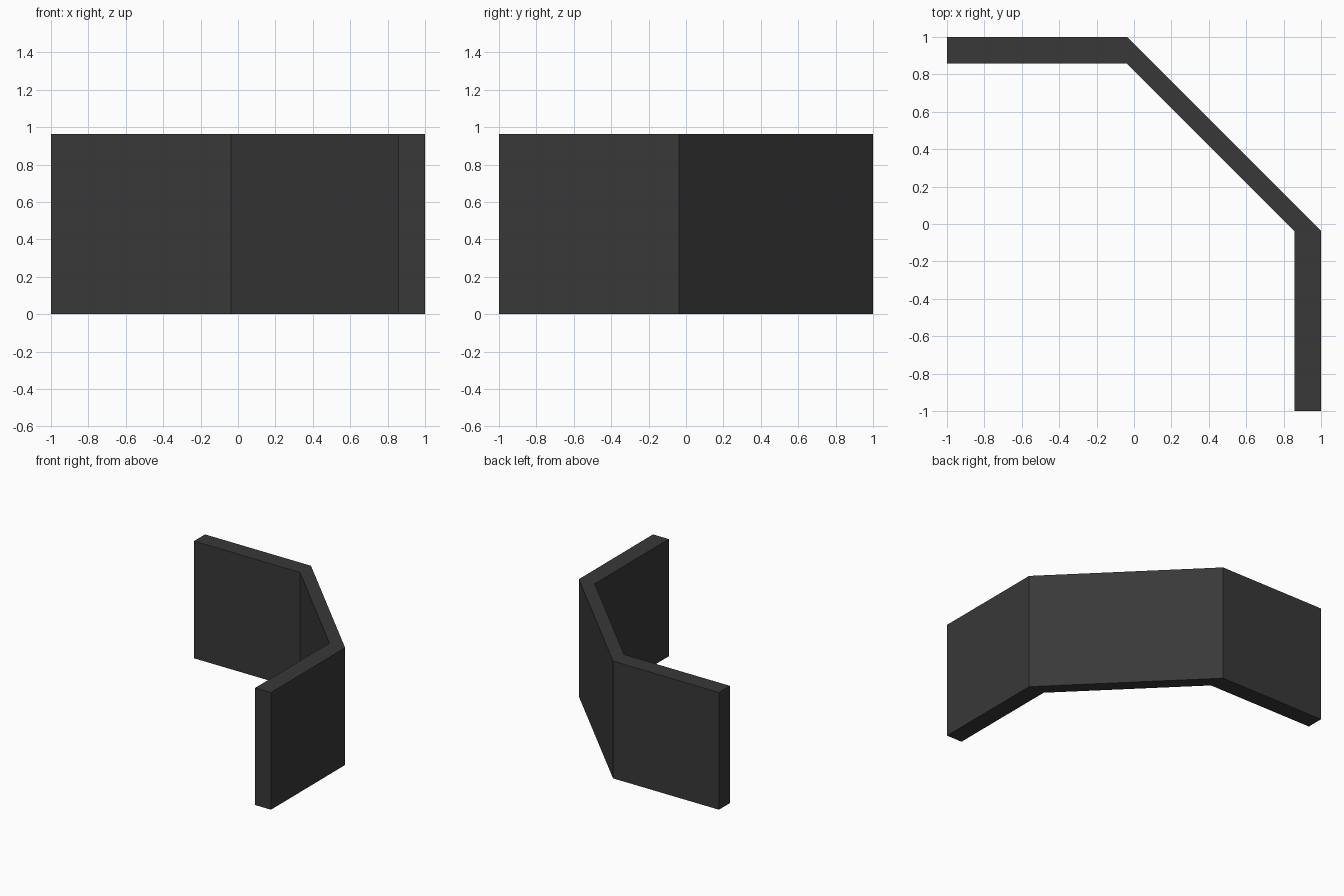
import bpy, bmesh

if "Cube" in bpy.data.objects:
    bpy.data.objects.remove(bpy.data.objects["Cube"])

HEIGHT = 0.963
BEND = -0.037    # where the straight panels meet the diagonal one
INNER = 0.857    # inner side of the straight panels

charcoal = bpy.data.materials.new("charcoal")
charcoal.diffuse_color = (0.04, 0.04, 0.04, 1)
charcoal.use_nodes = True
charcoal.node_tree.nodes["Principled BSDF"].inputs["Base Color"].default_value = charcoal.diffuse_color

# Plan outline: half of it, then the other half mirrored across x = y
outer = [(-1, 1), (BEND, 1)]
inner = [(-1, INNER), (BEND, INNER)]


def flip(points):
    return [(y, x) for x, y in reversed(points)]


outline = outer + flip(outer) + list(reversed(inner + flip(inner)))

# Angled wall: outline extruded straight up
bm = bmesh.new()
base = bm.faces.new([bm.verts.new((x, y, 0)) for x, y in outline])
top = bmesh.ops.extrude_face_region(bm, geom=[base], use_keep_orig=True)
bmesh.ops.translate(bm, vec=(0, 0, HEIGHT),
                    verts=[v for v in top["geom"] if isinstance(v, bmesh.types.BMVert)])
bmesh.ops.recalc_face_normals(bm, faces=bm.faces)

mesh = bpy.data.meshes.new("angled_wall")
bm.to_mesh(mesh)
bm.free()
mesh.materials.append(charcoal)
bpy.context.collection.objects.link(bpy.data.objects.new("angled_wall", mesh))
